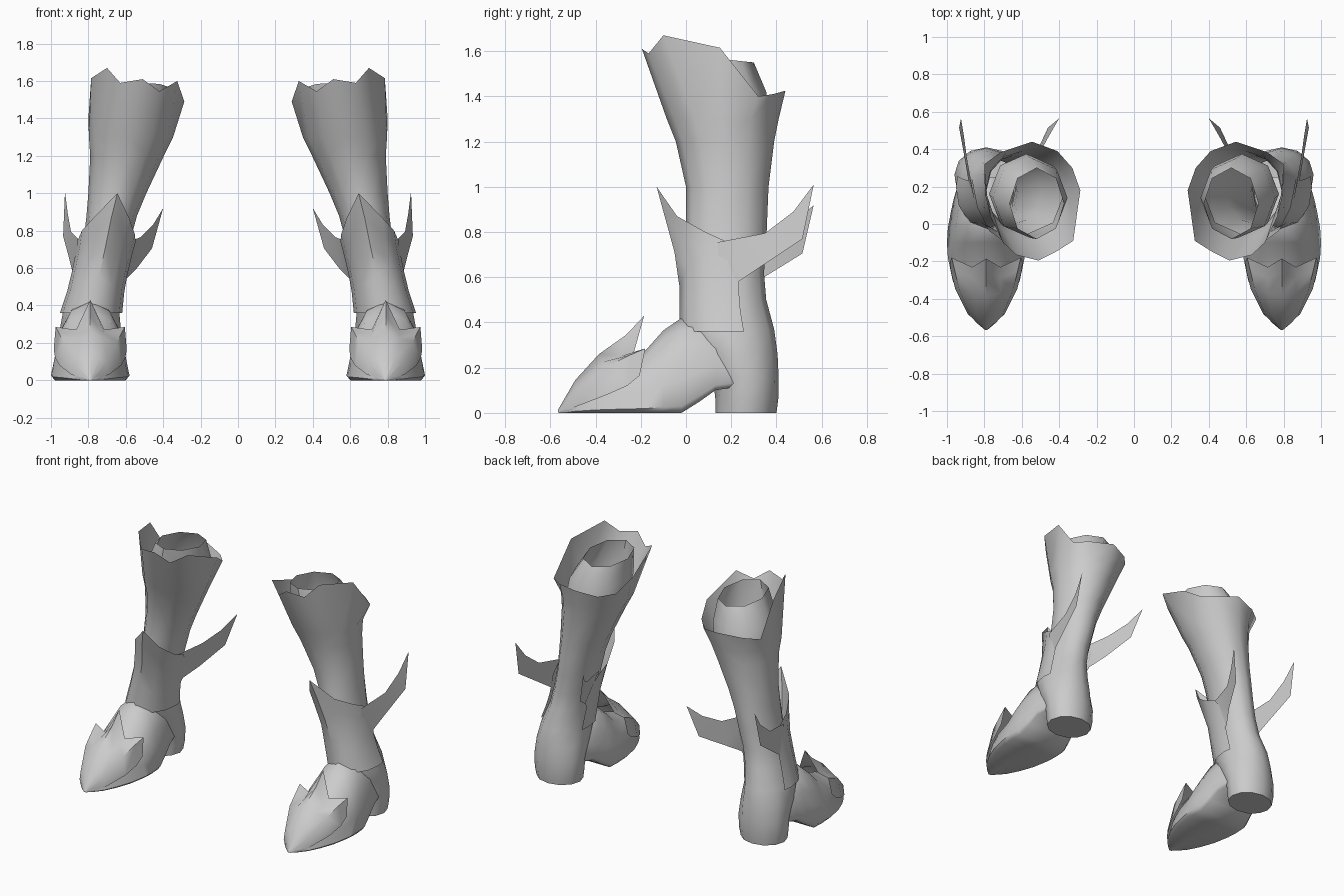
import bpy, math

if "Cube" in bpy.data.objects:
    bpy.data.objects.remove(bpy.data.objects["Cube"])

grey = bpy.data.materials.new("warm_grey")
grey.diffuse_color = (0.6, 0.6, 0.6, 1)
grey.use_nodes = True
grey.node_tree.nodes["Principled BSDF"].inputs["Base Color"].default_value = grey.diffuse_color


def make(name, verts, faces, angle=50):
    """Mesh object mirrored to the other boot, smooth with kept sharp edges."""
    me = bpy.data.meshes.new(name)
    me.from_pydata(verts, [], faces)
    me.materials.append(grey)
    ob = bpy.data.objects.new(name, me)
    bpy.context.collection.objects.link(ob)
    ob.modifiers.new("other_boot", 'MIRROR')
    bpy.ops.object.select_all(action='DESELECT')
    ob.select_set(True)
    bpy.context.view_layer.objects.active = ob
    bpy.ops.object.mode_set(mode='EDIT')
    bpy.ops.mesh.select_all(action='SELECT')
    bpy.ops.mesh.normals_make_consistent(inside=False)
    bpy.ops.object.mode_set(mode='OBJECT')
    bpy.ops.object.shade_smooth_by_angle(angle=math.radians(angle))
    return ob


def loft(name, rings, closed=True, caps=(False, False), angle=50):
    """Skin a list of equal-length rings."""
    n = len(rings[0])
    verts = [p for r in rings for p in r]
    faces = []
    for i in range(len(rings) - 1):
        for j in range(n if closed else n - 1):
            k = (j + 1) % n
            faces.append((i * n + j, i * n + k, (i + 1) * n + k, (i + 1) * n + j))
    if caps[0]:
        faces.append(tuple(range(n))[::-1])
    if caps[1]:
        faces.append(tuple(range(len(verts) - n, len(verts))))
    return make(name, verts, faces, angle)


# Leg levels: z, centre x, half width, front y, back y
LEG = [(0, .79, .155, .13, .40), (.06, .79, .165, .13, .408), (.15, .79, .17, .12, .41),
       (.26, .79, .165, .05, .405), (.37, .785, .15, -.02, .39), (.5, .755, .13, -.015, .355),
       (.62, .73, .125, 0, .345), (.75, .70, .125, 0, .355), (.88, .675, .135, 0, .36),
       (1.0, .645, .155, 0, .365), (1.2, .593, .197, -.045, .39), (1.3, .572, .225, -.085, .41)]


def leg_point(deg, z, off=0.0):
    """Point on the leg; 0 degrees is the front, 90 the outer side."""
    for a, b in zip(LEG, LEG[1:]):
        if z <= b[0]:
            break
    t = (z - a[0]) / (b[0] - a[0])
    _, xc, rx, y0, y1 = [p + (q - p) * t for p, q in zip(a, b)]
    r = math.radians(deg)
    return (xc + (rx + off) * math.sin(r),
            (y0 + y1) / 2 - ((y1 - y0) / 2 + off) * math.cos(r), z)


# Leg shaft with heel and jagged rim
RIM = [(.51, -.195, 1.61), (.63, -.165, 1.59), (.70, -.10, 1.67), (.785, .15, 1.615),
       (.80, .32, 1.40), (.71, .385, 1.41), (.545, .44, 1.425), (.41, .39, 1.40),
       (.33, .30, 1.41), (.287, .18, 1.49), (.325, -.09, 1.60), (.42, -.15, 1.545)]
shaft = [[leg_point(a, l[0]) for a in range(0, 360, 30)] for l in LEG]
loft("leg_shaft", shaft + [RIM], caps=(True, False))

# Inner liner tapering up out of the shaft
def oval(xc, yc, rx, ry, z, dz=0):
    return [(xc + rx * math.sin(a), yc - ry * math.cos(a), z - dz * math.cos(a))
            for a in (math.tau * k / 8 for k in range(8))]

loft("inner_liner", [oval(.575, .16, .20, .215, 1.28), oval(.555, .14, .20, .215, 1.42),
                     oval(.52, .11, .145, .19, 1.57, -.02)])

# Foot sections: y, half width, bottom z, top z
FOOT = [(-.565, .008, 0, .012), (-.53, .05, 0, .06), (-.48, .095, 0, .115), (-.4, .14, 0, .19),
        (-.3, .18, 0, .235), (-.18, .205, 0, .275), (-.1, .21, 0, .365), (-.02, .205, 0, .42),
        (.06, .19, .05, .43), (.13, .175, .1, .41), (.25, .14, .12, .36)]
HALF = [(.9, 0), (1, .07), (.9, .35), (.8, .6), (.5, .88)]
sections = []
for y, w, b, t in FOOT:
    prof = [(0, 0)] + HALF + [(0, 1)] + [(-u, v) for u, v in HALF[::-1]]
    sections.append([(.79 + u * w, y, b + v * (t - b)) for u, v in prof])
loft("foot", sections, caps=(True, True))

# Pointed ankle guard wrapped round the front: angle and top height
GUARD = [(-108, .66), (-92, .74), (-65, .78), (-35, .87), (0, 1.0),
         (35, .87), (65, .80), (92, .755), (108, .68)]
rows = []
for t in (0, .3, .55, .8, 1):
    row = []
    for a, top in GUARD:
        z = .36 + (top - .36) * t
        flare = .015 + .015 * t
        x, y, z = leg_point(a, z, flare)
        y -= .10 * max(0, math.cos(math.radians(a * 1.3))) * max(0, (z - .6) / .4)
        row.append((x, y, z))
    rows.append(row)
loft("ankle_guard", rows, closed=False)

# Swept-back wings on the guard: upper edge, then lower edge
WINGS = {
    "outer_wing": [(.855, .14, .755), (.893, .35, .795), (.91, .475, .89), (.925, .565, 1.01),
                   (.875, .15, .42), (.885, .23, .58), (.905, .35, .66), (.935, .515, .77)],
    "inner_wing": [(.575, .14, .745), (.52, .35, .765), (.455, .47, .83), (.40, .565, .92),
                   (.62, .15, .42), (.60, .25, .54), (.54, .345, .60), (.46, .515, .705)]}
for name, pts in WINGS.items():
    make(name, pts, [(0, 4, 5), (0, 5, 6, 1), (1, 6, 7, 2), (2, 7, 3)])

# Toe cap with three points: half rows of (x offset, y, z) from the centre outwards
CAP = [[(0, -.567, .012), (.004, -.566, .008), (.008, -.565, .004), (.01, -.563, 0)],
       [(0, -.49, .145), (.05, -.49, .12), (.088, -.485, .095), (.10, -.48, .03)],
       [(0, -.385, .26), (.075, -.37, .225), (.145, -.35, .205), (.165, -.35, .08)],
       [(0, -.265, .345), (.075, -.29, .25), (.168, -.25, .255), (.188, -.26, .12)],
       [(0, -.185, .43), (.075, -.23, .27), (.185, -.18, .285), (.195, -.205, .165)]]
cap_rows = [[(.79 - x, y, z) for x, y, z in r[:0:-1]] + [(.79 + x, y, z) for x, y, z in r]
            for r in CAP]
loft("toe_cap", cap_rows, closed=False)
